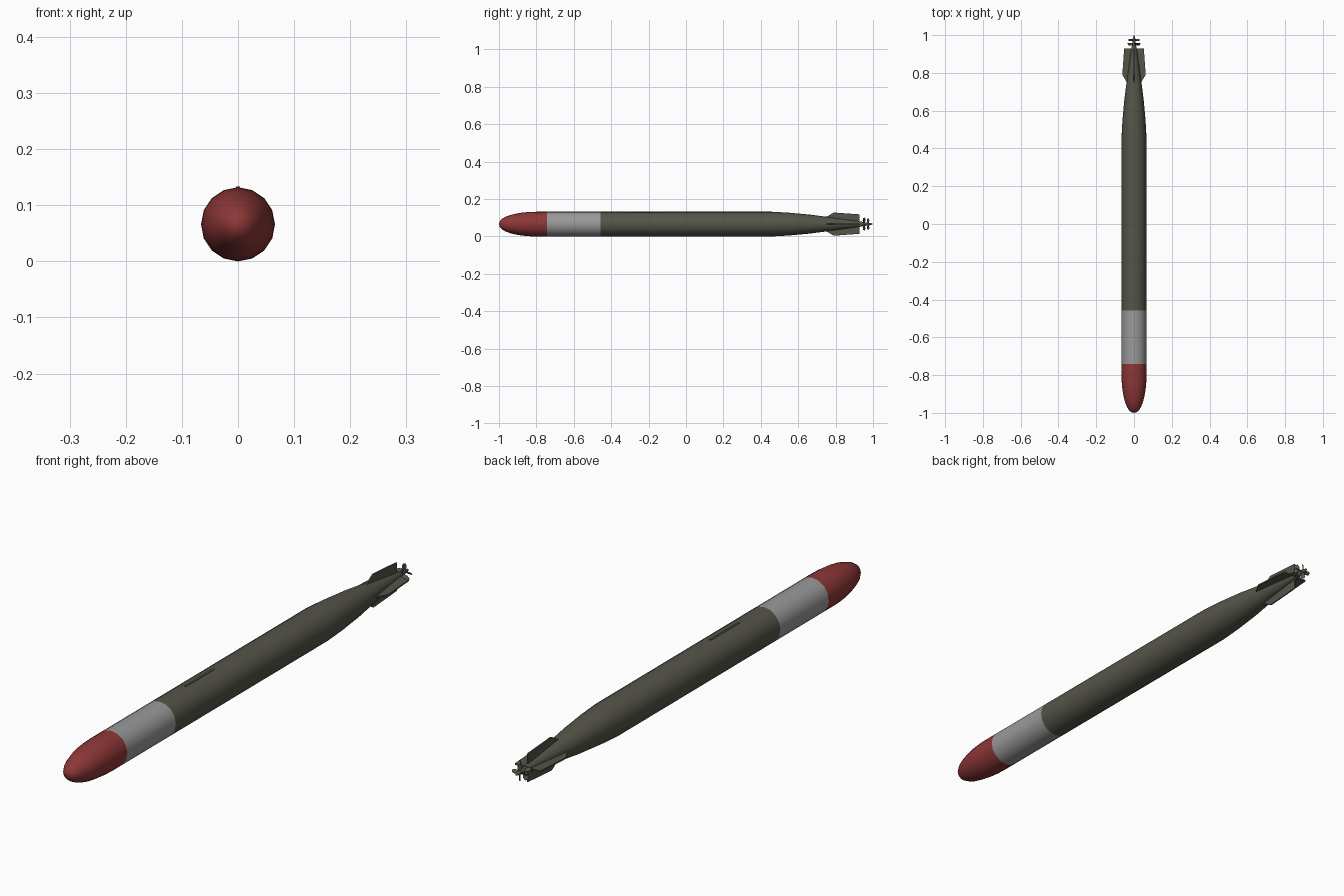
import bpy, bmesh, math
from mathutils import Matrix, Vector

if "Cube" in bpy.data.objects:
    bpy.data.objects.remove(bpy.data.objects["Cube"])

R = 0.066
SIDES = 16


def material(name, rgb):
    m = bpy.data.materials.new(name)
    m.diffuse_color = (*rgb, 1)
    m.use_nodes = True
    m.node_tree.nodes["Principled BSDF"].inputs["Base Color"].default_value = m.diffuse_color
    return m


RED = material("dull red", (0.27, 0.038, 0.038))
GREY = material("light grey", (0.32, 0.32, 0.32))
OLIVE = material("dark olive", (0.09, 0.09, 0.068))


def finish(bm, name, mats, smooth=False):
    bmesh.ops.recalc_face_normals(bm, faces=bm.faces)
    me = bpy.data.meshes.new(name)
    bm.to_mesh(me)
    bm.free()
    ob = bpy.data.objects.new(name, me)
    bpy.context.collection.objects.link(ob)
    for m in mats:
        me.materials.append(m)
    ob.location.z = R
    if smooth:
        bpy.ops.object.select_all(action='DESELECT')
        ob.select_set(True)
        bpy.context.view_layer.objects.active = ob
        bpy.ops.object.shade_smooth_by_angle(angle=math.radians(35))
    return ob


def lathe(bm, profile):
    """Spin (y, radius) points around the y axis."""
    rings = []
    for y, r in profile:
        if r == 0:
            rings.append([bm.verts.new((0, y, 0))] * SIDES)
        else:
            rings.append([bm.verts.new((r * math.sin(2 * math.pi * i / SIDES), y,
                                        r * math.cos(2 * math.pi * i / SIDES)))
                          for i in range(SIDES)])
    for a, b in zip(rings, rings[1:]):
        for i in range(SIDES):
            j = (i + 1) % SIDES
            bm.faces.new(list(dict.fromkeys((a[i], a[j], b[j], b[i]))))


def plate(bm, outline, thick, matrix):
    """Extrude a (y, z) outline to a thin plate centred on x = 0."""
    sides = [[bm.verts.new(matrix @ Vector((x, y, z))) for y, z in outline]
             for x in (-thick / 2, thick / 2)]
    bm.faces.new(sides[0])
    bm.faces.new(sides[1][::-1])
    n = len(outline)
    for i in range(n):
        j = (i + 1) % n
        bm.faces.new((sides[0][i], sides[0][j], sides[1][j], sides[1][i]))


# hull: rounded nose, straight body, tapered tail
nose = [(-0.80 - 0.20 * math.cos(t), R * math.sin(t) ** 0.92)
        for t in (math.pi / 2 * k / 8 for k in range(1, 9))]
profile = [(-1, 0)] + nose + [(-0.742, R), (-0.458, R), (0.46, R), (0.55, 0.061),
                              (0.66, 0.051), (0.76, 0.038), (0.86, 0.024),
                              (0.94, 0.013), (0.94, 0)]
bm = bmesh.new()
lathe(bm, profile)
for f in bm.faces:
    y = f.calc_center_median().y
    f.material_index = 0 if y < -0.742 else 1 if y < -0.458 else 2
finish(bm, "hull", [RED, GREY, OLIVE], True)

# four tail fins in a plus
bm = bmesh.new()
fin = [(0.745, 0.035), (0.79, 0.062), (0.928, 0.052), (0.928, 0.008), (0.80, 0.015)]
for k in range(4):
    plate(bm, fin, 0.005, Matrix.Rotation(k * math.pi / 2, 4, 'Y'))
finish(bm, "tail_fins", [OLIVE])

# propeller shaft and pointed hub
bm = bmesh.new()
lathe(bm, [(0.93, 0), (0.93, 0.011), (0.975, 0.008), (0.99, 0.005), (1.0, 0)])
finish(bm, "propeller_hub", [OLIVE], True)

# two counter-rotating propellers
blade = [(-0.005, 0.004), (-0.009, 0.024), (-0.006, 0.035),
         (0.006, 0.035), (0.009, 0.024), (0.005, 0.004)]
for name, y, size, twist, turn in (("front_propeller", 0.952, 1.0, 0.8, 0.4),
                                   ("rear_propeller", 0.974, 0.85, -0.8, 0.0)):
    bm = bmesh.new()
    for k in range(4):
        m = (Matrix.Translation((0, y, 0))
             @ Matrix.Rotation(turn + k * math.pi / 2, 4, 'Y')
             @ Matrix.Rotation(twist, 4, 'Z') @ Matrix.Scale(size, 4))
        plate(bm, blade, 0.003, m)
    finish(bm, name, [OLIVE])

# thin guide strip on top of the body
bm = bmesh.new()
plate(bm, [(-0.31, R - 0.003), (-0.31, R + 0.001), (-0.14, R + 0.001), (-0.14, R - 0.003)],
      0.008, Matrix.Identity(4))
finish(bm, "guide_strip", [OLIVE])
